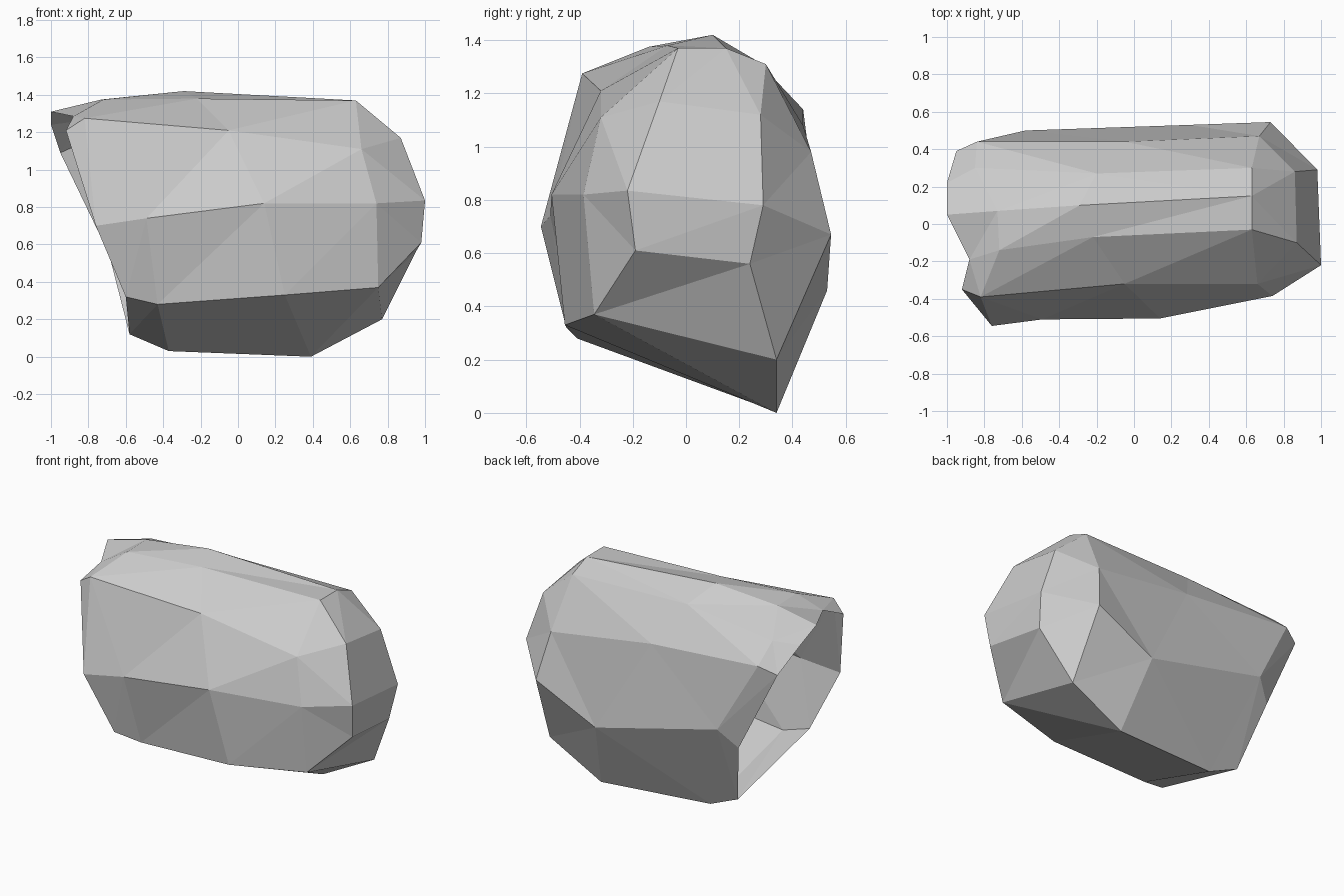
import bpy, bmesh

# Cross-sections of the rock shell, each running: top front, top ridge, top back,
# back upper, back lower, bottom back, bottom front, front middle, front upper
open_rim = [(-.88, -.19, 1.285), (-1, .05, 1.31), (-1, .22, 1.24), (-.95, .39, 1.09), (-.69, .43, .55),
            (-.58, .28, .12), (-.6, -.45, .32), (-.76, -.545, .7), (-.92, -.35, 1.21)]
left = [(-.72, -.14, 1.375), (-.73, .07, 1.375), (-.85, .3, 1.26), (-.84, .44, 1.14), (-.58, .5, .67),
        (-.37, .27, .03), (-.43, -.41, .28), (-.49, -.51, .74), (-.82, -.39, 1.275)]
middle = [(-.22, -.07, 1.38), (-.29, .1, 1.42), (-.2, .27, 1.32), (-.05, .44, 1.08), (.3, .53, .46),
          (.39, .34, 0), (.25, -.455, .33), (.14, -.505, .82), (-.05, -.32, 1.21)]
right = [(.63, -.03, 1.37), (.63, .15, 1.37), (.63, .3, 1.31), (.67, .47, .98), (.73, .545, .67),
         (.77, .34, .2), (.75, -.345, .37), (.74, -.385, .82), (.66, -.32, 1.11)]
# Six-sided closed end; some ring points share a corner
cap = [(.87, -.1, 1.17), (.86, .28, 1.12), (.98, .29, .78), (.95, .24, .56), (.98, -.19, .61), (1, -.22, .835)]
cap_ring = [cap[i] for i in (0, 0, 1, 2, 3, 3, 4, 5, 0)]

bm = bmesh.new()
lookup = {}


def vert(p):
    if p not in lookup:
        lookup[p] = bm.verts.new(p)
    return lookup[p]


# Bridge neighbouring sections, leaving the left end open
rings = [open_rim, left, middle, right, cap_ring]
for ra, rb in zip(rings, rings[1:]):
    for i in range(9):
        j = (i + 1) % 9
        corners = list(dict.fromkeys([ra[i], ra[j], rb[j], rb[i]]))
        bm.faces.new([vert(p) for p in corners])
# Closed end: upper and lower facets
for facet in ((0, 1, 2, 5), (5, 2, 3, 4)):
    bm.faces.new([vert(cap[i]) for i in facet])
bmesh.ops.triangulate(bm, faces=bm.faces[:], quad_method='SHORT_EDGE')
bmesh.ops.recalc_face_normals(bm, faces=bm.faces[:])

# Faceted rock shell
mesh = bpy.data.meshes.new("rock_shell")
bm.to_mesh(mesh)
bm.free()
rock = bpy.data.objects.new("rock_shell", mesh)
bpy.context.collection.objects.link(rock)
